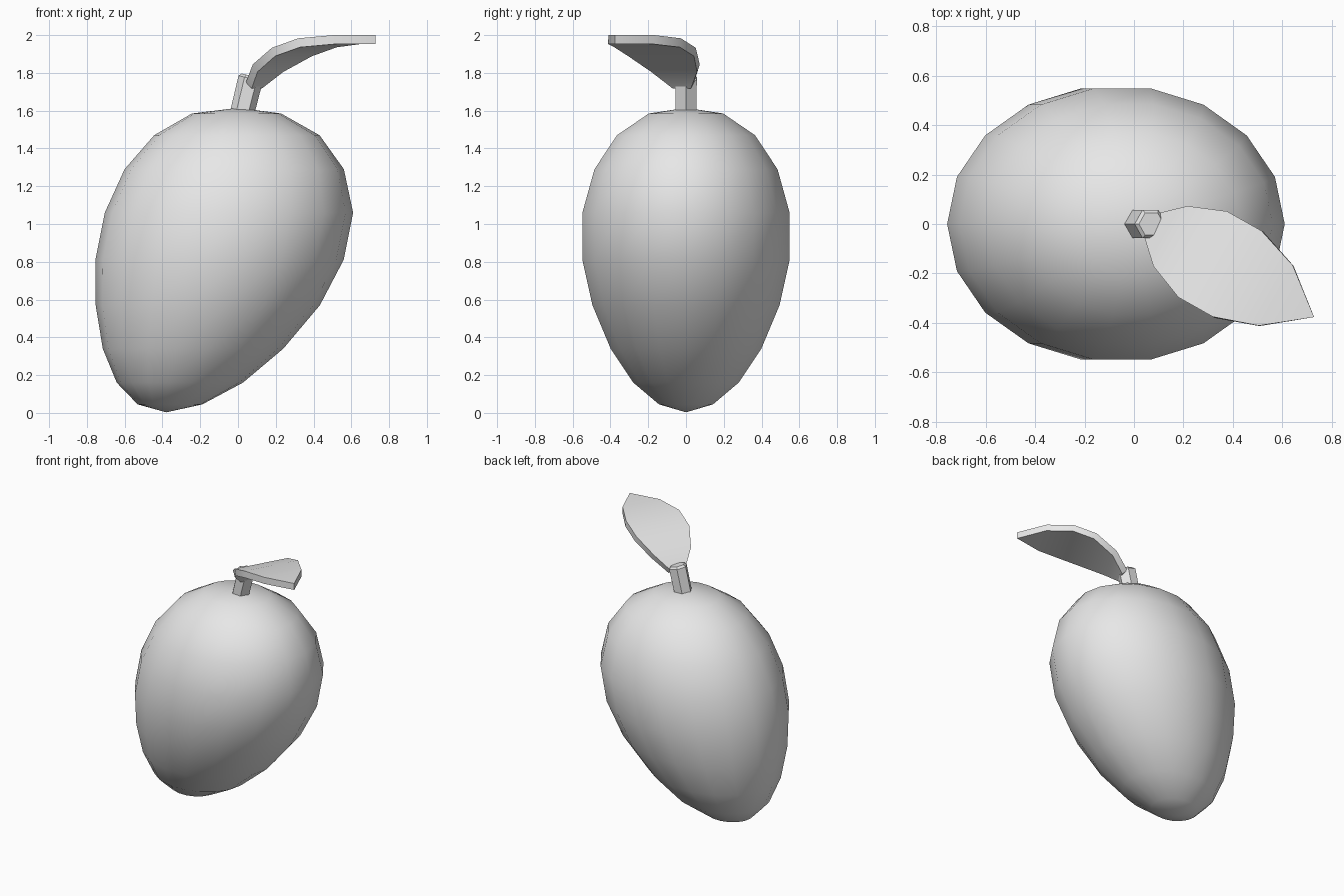
import bpy, bmesh
from math import sin, cos, tau
from mathutils import Vector

if "Cube" in bpy.data.objects:
    bpy.data.objects.remove(bpy.data.objects["Cube"], do_unlink=True)

grey = bpy.data.materials.new("light_grey")
grey.use_nodes = True
grey.diffuse_color = (0.8, 0.8, 0.8, 1)
grey.node_tree.nodes["Principled BSDF"].inputs["Base Color"].default_value = (0.8, 0.8, 0.8, 1)


def add_object(name, bm):
    bmesh.ops.recalc_face_normals(bm, faces=bm.faces)
    mesh = bpy.data.meshes.new(name)
    bm.to_mesh(mesh)
    bm.free()
    mesh.materials.append(grey)
    obj = bpy.data.objects.new(name, mesh)
    bpy.context.collection.objects.link(obj)
    return obj


def bridge(bm, a, b):
    for i in range(len(a)):
        j = (i + 1) % len(a)
        bm.faces.new((a[i], a[j], b[j], b[i]))


# Fruit: stacked oval rings that drift sideways towards the bottom tip
SIDES = 18
profile = [  # height, centre x, half depth
    (0.045, -0.36, 0.145), (0.16, -0.308, 0.283), (0.34, -0.238, 0.405),
    (0.57, -0.16, 0.503), (0.81, -0.098, 0.557), (1.06, -0.048, 0.557),
    (1.29, -0.02, 0.492), (1.47, -0.006, 0.371), (1.585, -0.008, 0.2)]
bm = bmesh.new()
rings = [[bm.verts.new((cx + 1.18 * r * cos(tau * i / SIDES), r * sin(tau * i / SIDES), z))
          for i in range(SIDES)] for z, cx, r in profile]
for low, high in zip(rings, rings[1:]):
    bridge(bm, low, high)
for ring, pole in ((rings[0], (-0.38, 0, 0.003)), (rings[-1], (0, 0, 1.615))):
    tip = bm.verts.new(pole)
    for i in range(SIDES):
        bm.faces.new((ring[i], ring[(i + 1) % SIDES], tip))
fruit = add_object("fruit_body", bm)
fruit.data.shade_smooth()

# Stem: leaning six-sided prism with a chamfered end
bm = bmesh.new()
base, axis = Vector((0.02, 0, 1.58)), Vector((0.24, 0, 0.97)).normalized()
across = Vector((axis.z, 0, -axis.x))
side = Vector((0, 1, 0))
stem_rings = []
for length, r in ((0, 0.064), (0.195, 0.066), (0.21, 0.052)):
    stem_rings.append([bm.verts.new(base + axis * length + r * (
        across * cos(tau * i / 6) + side * sin(tau * i / 6))) for i in range(6)])
for low, high in zip(stem_rings, stem_rings[1:]):
    bridge(bm, low, high)
bm.faces.new(stem_rings[0])
bm.faces.new(stem_rings[-1])
add_object("stem", bm)

# Leaf: arched blade, mirrored about its midline and thickened downwards
along, out = Vector((0.87, -0.49, 0)), Vector((0.49, 0.87, 0))
start = Vector((0.06, 0, 0))
rows = [(0.01, 0.055, 1.75), (0.1, 0.14, 1.845), (0.25, 0.2, 1.933),
        (0.41, 0.2, 1.983), (0.59, 0.14, 2.0)]  # distance, half width, height
bm = bmesh.new()
pairs = [[bm.verts.new(start + along * t + out * s * w + Vector((0, 0, z))) for s in (-1, 1)]
         for t, w, z in rows]
for a, b in zip(pairs, pairs[1:]):
    bm.faces.new((a[0], b[0], b[1], a[1]))
tip = bm.verts.new(start + along * 0.768 + Vector((0, 0, 2.0)))
bm.faces.new((pairs[-1][0], tip, pairs[-1][1]))
leaf = add_object("leaf", bm)
for poly in leaf.data.polygons:
    if poly.normal.z < 0:
        poly.flip()
thick = leaf.modifiers.new("thickness", 'SOLIDIFY')
thick.thickness = 0.048
thick.offset = -1
thick.use_even_offset = True

# Smooth the leaf faces while keeping its rim sharp
bpy.ops.object.select_all(action='DESELECT')
leaf.select_set(True)
bpy.context.view_layer.objects.active = leaf
bpy.ops.object.modifier_apply(modifier="thickness")
bpy.ops.object.shade_smooth_by_angle(angle=0.6)
